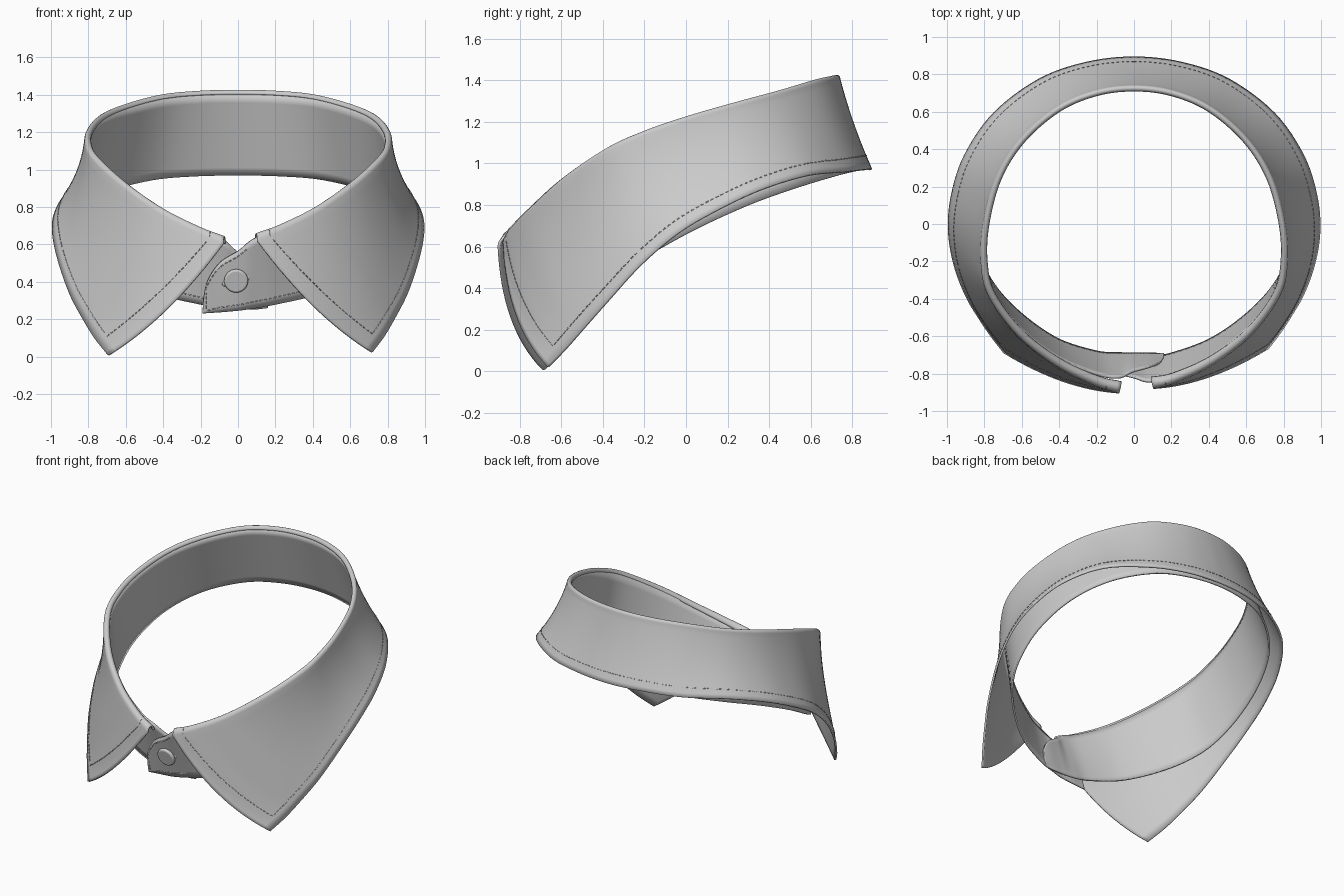
import bpy, bmesh, math
from mathutils import Vector as V

if "Cube" in bpy.data.objects:
    bpy.data.objects.remove(bpy.data.objects["Cube"])

# Guide points, back centre -> front, for one half of the collar
FOLD = [V(p) for p in [(0, .715, 1.42), (.2, .69, 1.415), (.4, .605, 1.395), (.59, .44, 1.345),
        (.715, .24, 1.29), (.78, 0, 1.22), (.79, -.2, 1.15), (.75, -.37, 1.07),
        (.6, -.57, .93), (.4, -.72, .79), (.2, -.81, .69), (.08, -.835, .645)]]
EDGE = [V(p) for p in [(0, .89, .97), (.26, .86, .97), (.51, .77, .96), (.75, .59, .943),
        (.905, .365, .875), (.975, .15, .775), (.99, -.04, .663), (.96, -.22, .51),
        (.90, -.38, .335), (.83, -.5, .2), (.77, -.59, .1), (.705, -.675, .015)]]
SEAM = [V(p) for p in [(0, .855, .97), (.24, .825, .965), (.46, .74, .945), (.67, .555, .89),
        (.80, .315, .805), (.85, .05, .685), (.82, -.18, .56), (.73, -.35, .47),
        (.58, -.5, .39), (.4, -.62, .325), (.2, -.69, .28), (.09, -.705, .26),
        (0, -.715, .247), (-.1, -.715, .238), (-.15, -.717, .235), (-.19, -.717, .232)]]
TAB_TOP = [V(p) for p in [(0, -.81, .565), (-.1, -.785, .50), (-.165, -.76, .40), (-.185, -.738, .31)]]
STAND = [p - V((0, 0, .018)) for p in FOLD] + TAB_TOP
BULGE = [V((b, 0, 0)) for b in (-.010, -.010, -.012, -.018, -.025, -.03, -.03, -.022, -.005, .02, .035, .045)]


def spline(pts, t):
    n = len(pts) - 1
    i = min(int(t), n - 1)
    f = t - i
    p1, p2 = pts[i], pts[i + 1]
    p0 = pts[i - 1] if i else V((-p2.x, p2.y, p2.z))
    p3 = pts[i + 2] if i + 2 <= n else p2 * 2 - p1
    return .5 * (2 * p1 + (p2 - p0) * f + (2 * p0 - 5 * p1 + 4 * p2 - p3) * f * f
                 + (3 * p1 - p0 - 3 * p2 + p3) * f ** 3)


def side(p, u, s):
    # mirror, with the slight skew between the two points
    w = (u / 11) ** 4
    return V((s * p.x + .012 * w, p.y + .012 * s * w, p.z + .008 * s * w))


def fold_frame(u):
    a, b = spline(FOLD, max(u - .05, 0)), spline(FOLD, min(u + .05, 11))
    t = b - a
    n = V((-t.y, t.x, 0)).normalized()
    f = spline(FOLD, u)
    return f, (-n if n.dot(V((f.x, f.y, 0))) < 0 else n)


def leaf(u, v, s):
    # v < 0 walks over the rolled fold, 0..1 goes down the outer leaf
    f, n = fold_frame(u)
    k = (u / 11) ** 4
    r, drop = .011 + .016 * k, .018 + .017 * k
    if v < 0:
        a = math.pi * (-v)
        p = f + n * r * (1 + math.cos(a)) + V((0, 0, drop * (math.sin(a) - 1)))
    else:
        q = 4 * v * (1 - v)
        p = (f + n * 2 * r - V((0, 0, drop))).lerp(spline(EDGE, u), v)
        p += n * spline(BULGE, u).x * q + V((-.015, 0, -.05)) * q * (u / 11) ** 5
    return side(p, u, s)


def band(u, w, s):
    p = spline(STAND, u).lerp(spline(SEAM, u), w)
    k = min(max((u - 9) / 3, 0), 1)
    p.y += (-.010 if s > 0 else .022) * k
    if s < 0 and u > 11:
        p.x += .03 * (u - 11) / 4
        p.z += .03 * w * (u - 11) / 4
    return V((s * p.x, p.y, p.z))


def smooth(ob):
    bpy.ops.object.select_all(action='DESELECT')
    ob.select_set(True)
    bpy.context.view_layer.objects.active = ob
    bpy.ops.object.shade_smooth_by_angle(angle=math.radians(40))


def sheet(name, func, us, vs, thick):
    bm = bmesh.new()
    rows = [[bm.verts.new(func(abs(u), v, 1 if u >= 0 else -1)) for v in vs] for u in us]
    for r, q in zip(rows, rows[1:]):
        for j in range(len(vs) - 1):
            bm.faces.new((r[j], q[j], q[j + 1], r[j + 1]))
    bmesh.ops.recalc_face_normals(bm, faces=bm.faces)
    me = bpy.data.meshes.new(name)
    bm.to_mesh(me)
    bm.free()
    ob = bpy.data.objects.new(name, me)
    bpy.context.collection.objects.link(ob)
    m = ob.modifiers.new("thickness", 'SOLIDIFY')
    m.thickness, m.offset = thick, 0
    smooth(ob)


# Outer folded leaf and inner stand with its overlapping button tabs
vs = [-1 + i / 8 for i in range(8)] + [i / 16 for i in range(17)]
sheet("collar_leaf", leaf, [i / 6 for i in range(-66, 67)], vs, .013)
sheet("collar_stand", band, [i / 6 for i in range(-90, 91)], [i / 10 for i in range(11)], .013)

# Dashed top stitching
stitch = bpy.data.curves.new("stitching", 'CURVE')
stitch.dimensions = '3D'
stitch.bevel_depth, stitch.bevel_resolution = .0025, 0
stitch.use_fill_caps = True


def sew(func, s, a, b, lift=.0075):
    pts = []
    n = 400
    for i in range(n + 1):
        u, v = (a[k] + (b[k] - a[k]) * i / n for k in (0, 1))
        p = func(u, v, s)
        du = func(u - .02, v, s) - p if u > .1 else p - func(u + .02, v, s)
        nrm = du.cross(func(u, v + .01, s) - p).normalized()
        if nrm.dot(V((p.x, p.y, 0))) < 0:
            nrm = -nrm
        pts.append(p + nrm * lift)
    run, dash = 0, [pts[0]]
    for p, q in zip(pts, pts[1:]):
        run += (q - p).length
        if run < .017:
            dash.append(q)
        elif run > .025:
            if len(dash) > 1:
                sp = stitch.splines.new('POLY')
                sp.points.add(1)
                sp.points[0].co = (*dash[0], 1)
                sp.points[1].co = (*dash[-1], 1)
            run, dash = 0, [q]


for s in (1, -1):
    sew(leaf, s, (0, .85), (7, .89))
    sew(leaf, s, (7, .89), (10.25, .915))
    sew(leaf, s, (10.25, .915), (10.35, 0))
    sew(leaf, s, (10.35, -.01), (10.35, -.5))
    sew(band, s, (8, .9), (12 if s < 0 else 14.5, .9))
sew(band, 1, (14.5, .8), (14.3, .12))
sew(band, 1, (14.3, .1), (11.2, .08))
bpy.context.collection.objects.link(bpy.data.objects.new("stitching", stitch))

# Button and the buttonhole behind it
tilt = math.radians(90 + 15)
bpy.ops.mesh.primitive_cylinder_add(vertices=40, radius=.064, depth=.026,
                                    location=(-.01, -.79, .405), rotation=(tilt, 0, 0))
button = bpy.context.object
button.name = "button"
bv = button.modifiers.new("round", 'BEVEL')
bv.width, bv.segments, bv.limit_method = .011, 4, 'ANGLE'
smooth(button)
bpy.ops.mesh.primitive_uv_sphere_add(segments=24, ring_count=12, radius=1,
                                     location=(-.01, -.778, .405), rotation=(tilt, math.radians(-15), 0))
hole = bpy.context.object
hole.name = "buttonhole"
hole.scale = (.078, .026, .012)
smooth(hole)
